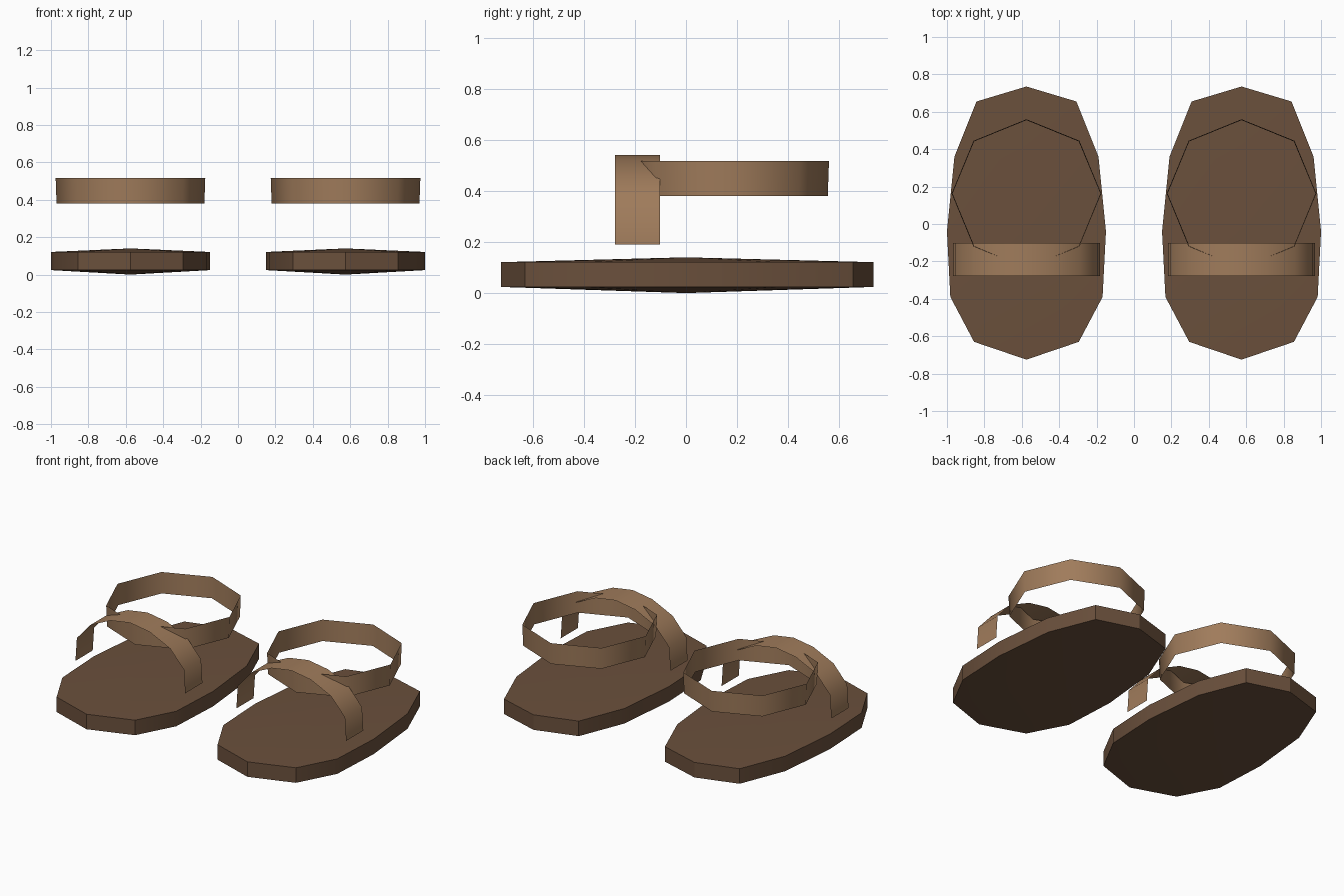
import bpy, bmesh, math

if "Cube" in bpy.data.objects:
    bpy.data.objects.remove(bpy.data.objects["Cube"])


def material(name, rgb):
    m = bpy.data.materials.new(name)
    m.diffuse_color = (*rgb, 1)
    m.use_nodes = True
    m.node_tree.nodes["Principled BSDF"].inputs["Base Color"].default_value = m.diffuse_color
    return m


SOLE = material("dark_brown_leather", (0.145, 0.08, 0.045))
STRAP = material("tan_leather", (0.35, 0.20, 0.105))


def mirrored(half):
    """Complete a right-hand outline (top to bottom) with its left side."""
    return half + [(-x, y) for x, y in reversed(half) if x > 0]


def finish(bm, name, mat, x, angle):
    me = bpy.data.meshes.new(name)
    bm.to_mesh(me)
    bm.free()
    me.materials.append(mat)
    ob = bpy.data.objects.new(name, me)
    bpy.context.collection.objects.link(ob)
    ob.location.x = x
    bpy.ops.object.select_all(action='DESELECT')
    ob.select_set(True)
    bpy.context.view_layer.objects.active = ob
    bpy.ops.object.shade_smooth_by_angle(angle=math.radians(angle))


def band(bm, a, b, closed):
    """Join two rows of points with a strip of quads."""
    a = [bm.verts.new(p) for p in a]
    b = [bm.verts.new(p) for p in b]
    n = len(a)
    for i in range(n if closed else n - 1):
        j = (i + 1) % n
        bm.faces.new((a[i], a[j], b[j], b[i]))
    return a, b


def sole(name, x):
    outline = mirrored([(0, .735), (.267, .655), (.385, .36), (.425, -.04),
                        (.407, -.39), (.28, -.63), (0, -.725)])
    bm = bmesh.new()
    low, top = band(bm, [(px, py, .024) for px, py in outline],
                    [(px, py, .121) for px, py in outline], True)
    # gently peaked top and bottom
    for ring, z in ((low, 0), (top, .14)):
        apex = bm.verts.new((0, 0, z))
        for i, v in enumerate(ring):
            bm.faces.new((v, ring[(i + 1) % len(ring)], apex))
    bmesh.ops.recalc_face_normals(bm, faces=bm.faces)
    finish(bm, name, SOLE, x, 30)


def heel_strap(name, x):
    outline = mirrored([(0, .56), (.283, .445), (.4, .163), (.283, -.12), (0, -.234)])
    bm = bmesh.new()
    # outline runs clockwise, so the upper row goes first for outward normals
    band(bm, [(px, py, .517) for px, py in outline],
         [(px * .988, .163 + (py - .163) * .988, .381) for px, py in outline], True)
    bmesh.ops.recalc_face_normals(bm, faces=bm.faces)
    finish(bm, name, STRAP, x, 60)


def toe_strap(name, x):
    right = [(0, .54), (.14, .518), (.285, .45), (.382, .34), (.392, .19)]
    arch = [(-px, z) for px, z in reversed(right[1:])] + right
    bm = bmesh.new()
    band(bm, [(px, -.278, z) for px, z in arch],
         [(px, -.102, z) for px, z in arch], False)
    finish(bm, name, STRAP, x, 60)


for side, x in (("left", -.575), ("right", .575)):
    sole(side + "_sole", x)
    heel_strap(side + "_heel_strap", x)
    toe_strap(side + "_toe_strap", x)
